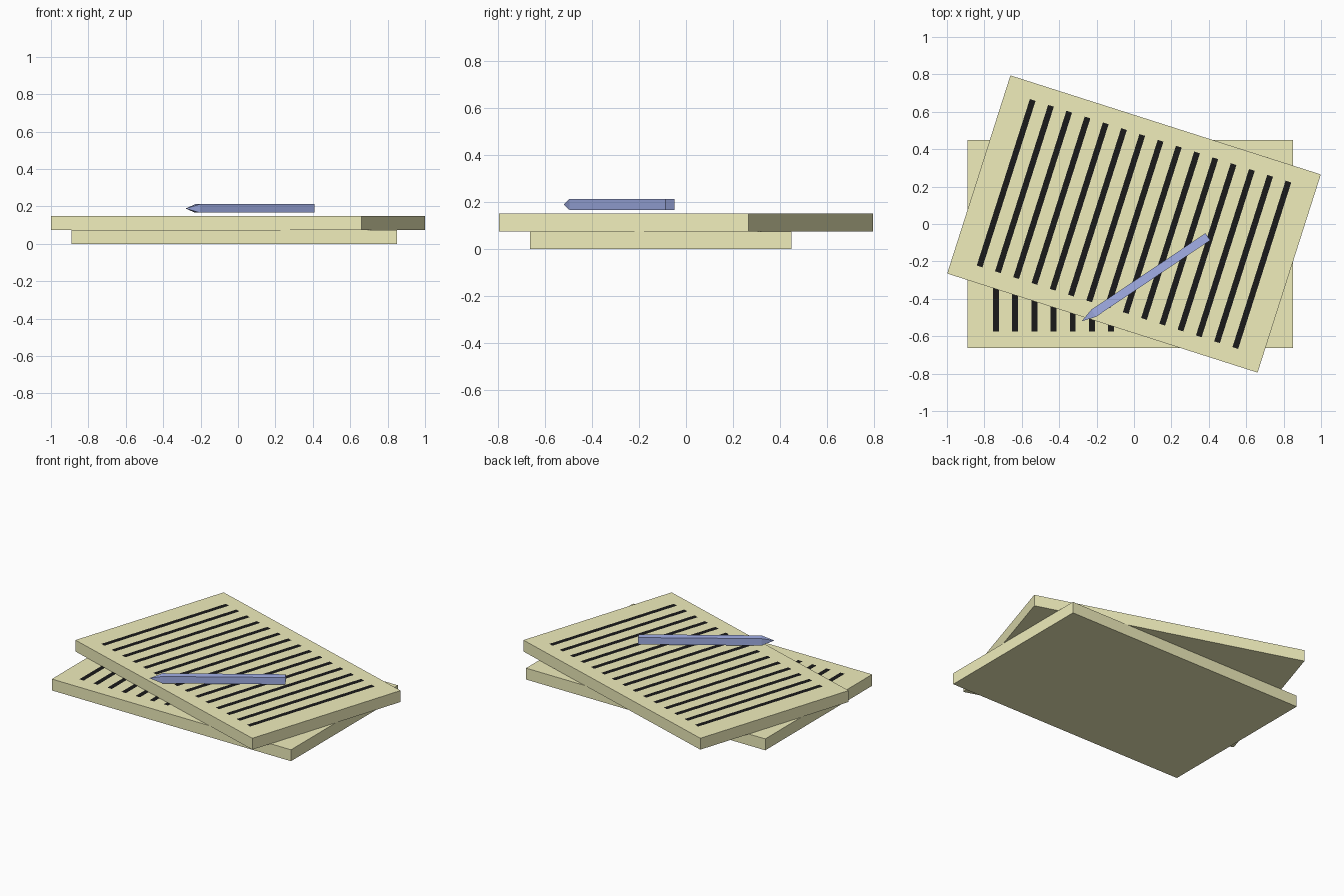
import bpy
import bmesh
from math import radians, atan2
from mathutils import Matrix, Vector

if "Cube" in bpy.data.objects:
    bpy.data.objects.remove(bpy.data.objects["Cube"])


def material(name, rgb):
    m = bpy.data.materials.new(name)
    m.diffuse_color = (*rgb, 1)
    m.use_nodes = True
    m.node_tree.nodes["Principled BSDF"].inputs["Base Color"].default_value = m.diffuse_color
    return m


PAPER = material("yellow_paper", (0.87, 0.85, 0.5))
INK = material("black_ink", (0.01, 0.01, 0.01))
BLUE = material("blue_plastic", (0.36, 0.43, 0.8))


def finish(name, bm, mat, matrix):
    mesh = bpy.data.meshes.new(name)
    bmesh.ops.recalc_face_normals(bm, faces=bm.faces)
    bm.to_mesh(mesh)
    bm.free()
    mesh.materials.append(mat)
    ob = bpy.data.objects.new(name, mesh)
    ob.matrix_world = matrix
    bpy.context.collection.objects.link(ob)
    return ob


def box(bm, size, centre):
    bmesh.ops.create_cube(bm, size=1, matrix=Matrix.Translation(centre)
                          @ Matrix.Diagonal((*size, 1)))


LENGTH, WIDTH, THICK = 1.742, 1.112, 0.075


def notepad(name, x, y, z, angle):
    place = Matrix.Translation((x, y, z)) @ Matrix.Rotation(radians(angle), 4, 'Z')
    # Pad of paper
    bm = bmesh.new()
    box(bm, (LENGTH, WIDTH, THICK), (0, 0, THICK / 2))
    finish(name, bm, PAPER, place)
    # Fifteen written lines lying just above the top sheet
    bm = bmesh.new()
    for i in range(15):
        cx, w, h = (i - 7) * 0.1025, 0.016, 0.467
        bm.faces.new([bm.verts.new((cx + sx * w, sy * h, THICK + 0.001))
                      for sx, sy in ((-1, -1), (1, -1), (1, 1), (-1, 1))])
    finish(name + "_lines", bm, INK, place)


notepad("lower_notepad", -0.02, -0.108, 0, 0)
notepad("upper_notepad", 0, 0, THICK, -17.7)

# Pen: square barrel with a pyramid point, running from tip to tail
tip, tail = Vector((-0.28, -0.52, 0.189)), Vector((0.395, -0.068, 0.189))
axis = tail - tip
pen_place = Matrix.Translation(tip) @ Matrix.Rotation(atan2(axis.y, axis.x), 4, 'Z')
POINT, HALF = 0.077, 0.0228
bm = bmesh.new()
rings = [[bm.verts.new((x, sy * HALF, sz * HALF))
          for sy, sz in ((-1, -1), (1, -1), (1, 1), (-1, 1))]
         for x in (POINT, axis.length)]
apex = bm.verts.new((0, 0, 0))
for i in range(4):
    j = (i + 1) % 4
    bm.faces.new((rings[0][i], rings[0][j], rings[1][j], rings[1][i]))
    bm.faces.new((apex, rings[0][j], rings[0][i]))
bm.faces.new(rings[1])
finish("pen", bm, BLUE, pen_place)
